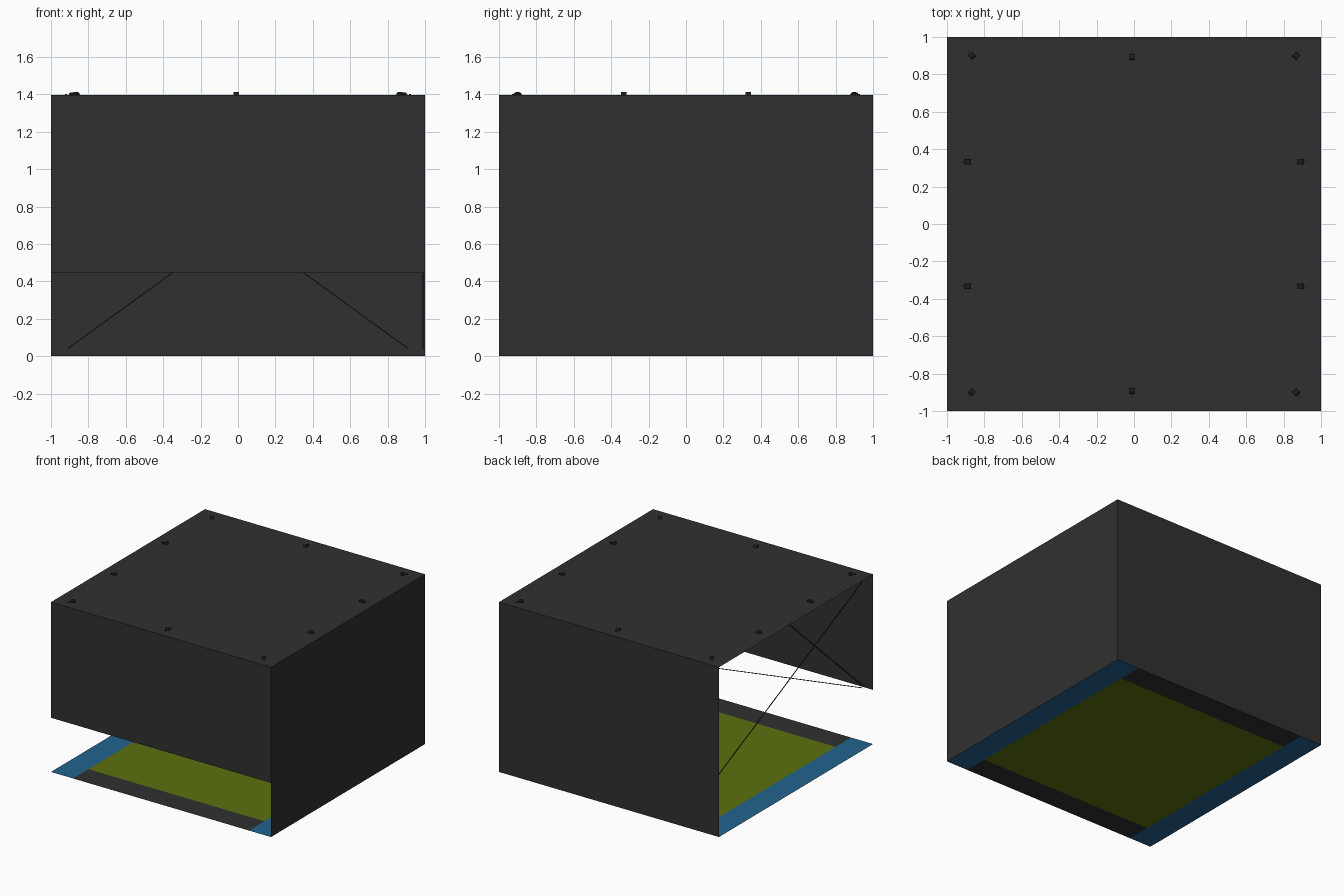
import bpy, bmesh, math
from mathutils import Vector, Matrix

if "Cube" in bpy.data.objects:
    bpy.data.objects.remove(bpy.data.objects["Cube"])


def material(name, rgb):
    m = bpy.data.materials.new(name)
    m.diffuse_color = (*rgb, 1)
    m.use_nodes = True
    m.node_tree.nodes["Principled BSDF"].inputs["Base Color"].default_value = m.diffuse_color
    return m


CHARCOAL = material("charcoal", (0.030, 0.030, 0.030))
BLACK = material("near_black", (0.012, 0.012, 0.012))
BLUE = material("blue", (0.016, 0.125, 0.275))
OLIVE = material("olive_green", (0.104, 0.165, 0.005))

H = 1.395      # roof height
SILL = 0.445   # lower edge of the front panel
IN = 0.8       # inner border of the floor


def finish(name, bm, mat):
    me = bpy.data.meshes.new(name)
    bm.to_mesh(me)
    bm.free()
    me.materials.append(mat)
    ob = bpy.data.objects.new(name, me)
    bpy.context.collection.objects.link(ob)
    return ob


def sheet(name, origin, u, v, mat):
    """Flat rectangle from a corner and two edge vectors (normal = u x v)."""
    o, u, v = Vector(origin), Vector(u), Vector(v)
    bm = bmesh.new()
    bm.faces.new([bm.verts.new(p) for p in (o, o + u, o + u + v, o + v)])
    return finish(name, bm, mat)


def wire(name, a, b, w=0.005):
    """Thin square bar between two points."""
    a, b = Vector(a), Vector(b)
    d = b - a
    bm = bmesh.new()
    rot = d.to_track_quat('Z', 'Y').to_matrix().to_4x4()
    bmesh.ops.create_cube(bm, size=1, matrix=Matrix.Translation((a + b) / 2) @ rot
                          @ Matrix.Diagonal((w, w, d.length, 1)))
    return finish(name, bm, BLACK)


# Shell: roof, full back and right walls, raised front panel, open left side
sheet("roof", (-1, -1, H), (2, 0, 0), (0, 2, 0), CHARCOAL)
sheet("back_wall", (1, 1, 0), (-2, 0, 0), (0, 0, H), CHARCOAL)
sheet("right_wall", (1, -1, 0), (0, 2, 0), (0, 0, H), CHARCOAL)
sheet("front_panel", (-1, -1, SILL), (2, 0, 0), (0, 0, H - SILL), CHARCOAL)

# Floor: olive centre, dark strips front and back, blue strips at the sides
sheet("floor_centre", (-IN, -IN, 0), (2 * IN, 0, 0), (0, 2 * IN, 0), OLIVE)
for name, y in (("front", -1), ("back", IN)):
    sheet(f"floor_strip_{name}", (-IN, y, 0), (2 * IN, 0, 0), (0, 1 - IN, 0), CHARCOAL)
for name, x in (("left", -1), ("right", IN)):
    sheet(f"floor_strip_{name}", (x, -1, 0), (1 - IN, 0, 0), (0, 2, 0), BLUE)

# Crossed bracing wires on the inside of each side
for s in (-1, 1):
    wire("back_brace", (-0.91 * s, 0.99, 0.04), (0.91 * s, 0.99, 1.36))
    wire("right_brace", (0.99, -0.91 * s, 0.04), (0.99, 0.91 * s, 1.36))
    wire("front_brace", (-0.92 * s, -0.985, 0.46), (0.92 * s, -0.985, 1.35))
    wire("left_brace", (-0.95, -0.93 * s, 0.475), (-0.95, 0.93 * s, 1.345))


def clip(x, y, angle):
    """Half-round clip with a small tongue pointing outward (+x before turning)."""
    bm = bmesh.new()
    n, r, half = 6, 0.016, 0.015
    rings = [[bm.verts.new((r * math.cos(math.pi * i / n), t, r * math.sin(math.pi * i / n)))
              for i in range(n + 1)] for t in (-half, half)]
    for i in range(n):
        bm.faces.new((rings[0][i], rings[1][i], rings[1][i + 1], rings[0][i + 1]))
    bm.faces.new(rings[0])
    bm.faces.new(rings[1][::-1])
    bmesh.ops.create_cube(bm, size=1, matrix=Matrix.Translation((0.03, 0, 0.003))
                          @ Matrix.Diagonal((0.01, 0.008, 0.006, 1)))
    bmesh.ops.recalc_face_normals(bm, faces=bm.faces)
    ob = finish("roof_clip", bm, BLACK)
    ob.location = (x, y, H)
    ob.rotation_euler.z = math.radians(angle)


# Clips around the roof edge
for sy in (-1, 1):
    clip(-0.01, 0.893 * sy, 90 * sy)
    for sx in (-1, 1):
        side = 0 if sx > 0 else 180
        clip(0.89 * sx, 0.333 * sy, side)
        clip(0.867 * sx, 0.9 * sy, side + 50 * sx * sy)
